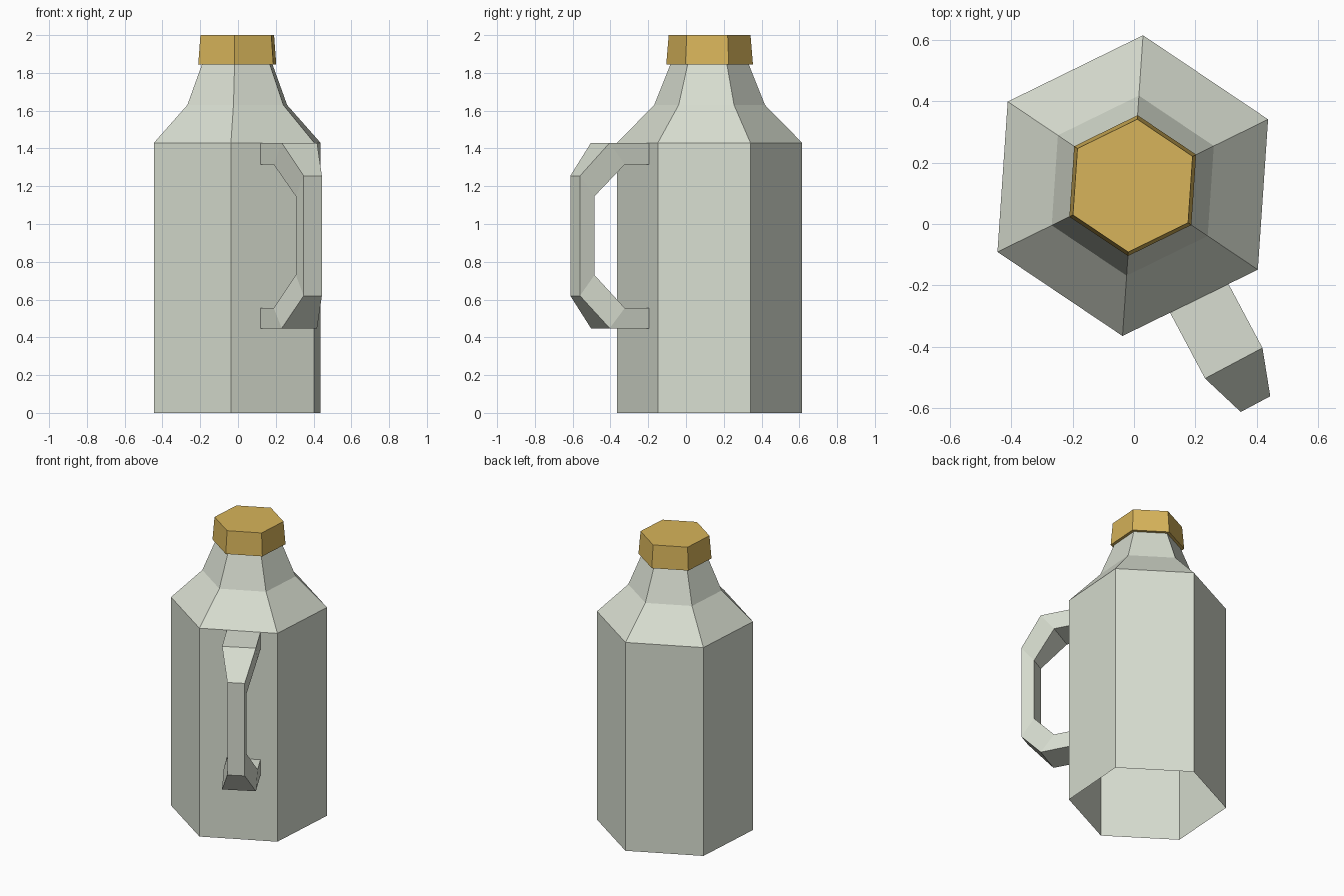
import bpy, bmesh, math
from mathutils import Vector

if "Cube" in bpy.data.objects:
    bpy.data.objects.remove(bpy.data.objects["Cube"])

CENTRE = Vector((-0.004, 0.125, 0))
TURN = math.radians(26.1)


def material(name, colour):
    m = bpy.data.materials.new(name)
    m.diffuse_color = (*colour, 1)
    m.use_nodes = True
    m.node_tree.nodes["Principled BSDF"].inputs["Base Color"].default_value = m.diffuse_color
    return m


def finish(name, bm, mat):
    me = bpy.data.meshes.new(name)
    bm.to_mesh(me)
    bm.free()
    me.materials.append(mat)
    ob = bpy.data.objects.new(name, me)
    bpy.context.collection.objects.link(ob)
    return ob


def bridge(bm, a, b):
    """Join two closed loops of vertices with quads."""
    n = len(a)
    for i in range(n):
        j = (i + 1) % n
        bm.faces.new((a[i], a[j], b[j], b[i]))


def hex_lathe(name, profile, mat, cap_top=False):
    """Stack six-sided rings given as (radius, z)."""
    bm = bmesh.new()
    rings = []
    for r, z in profile:
        rings.append([bm.verts.new(CENTRE + Vector((
            r * math.cos(TURN + k * math.pi / 3),
            r * math.sin(TURN + k * math.pi / 3), z))) for k in range(6)])
    for a, b in zip(rings, rings[1:]):
        bridge(bm, a, b)
    if cap_top:
        bm.faces.new(rings[-1])
    return finish(name, bm, mat)


plastic = material("pale grey green", (0.69, 0.73, 0.635))
gold = material("mustard gold", (0.68, 0.456, 0.103))

# Bottle: straight body, sloped shoulder and neck, open underneath
hex_lathe("bottle_body", [(0.491, 0), (0.491, 1.43), (0.294, 1.63), (0.208, 1.845)], plastic)

# Cap: slightly tapered, with a small lip around the neck
hex_lathe("cap", [(0.208, 1.845), (0.230, 1.845), (0.217, 2.0)], gold, cap_top=True)

# Handle: sections of (outer r, outer z, inner r, inner z, outer width, inner width)
sections = [
    (-0.242, 1.43, -0.242, 1.315, 0.212, 0.212),
    (0.0, 1.43, -0.09, 1.315, 0.212, 0.212),
    (0.151, 1.255, 0.065, 1.147, 0.109, 0.112),
    (0.151, 0.62, 0.065, 0.73, 0.109, 0.112),
    (0.0, 0.448, -0.09, 0.555, 0.212, 0.212),
    (-0.242, 0.448, -0.242, 0.555, 0.212, 0.212),
]
ang = math.radians(-62)
out = Vector((math.cos(ang), math.sin(ang), 0))
side = Vector((-out.y, out.x, 0))
bend = Vector((0.325, -0.4535, 0))
bm = bmesh.new()
loops = []
for ro, zo, ri, zi, wo, wi in sections:
    loops.append([bm.verts.new(bend + out * r + side * s + Vector((0, 0, z)))
                  for r, z, s in ((ro, zo, -wo / 2), (ro, zo, wo / 2),
                                  (ri, zi, wi / 2), (ri, zi, -wi / 2))])
for a, b in zip(loops, loops[1:]):
    bridge(bm, a, b)
# Orient the tube outwards using temporary end faces
ends = [bm.faces.new(loops[0]), bm.faces.new(loops[-1])]
bmesh.ops.recalc_face_normals(bm, faces=bm.faces)
bmesh.ops.delete(bm, geom=ends, context='FACES_ONLY')
finish("handle", bm, plastic)
